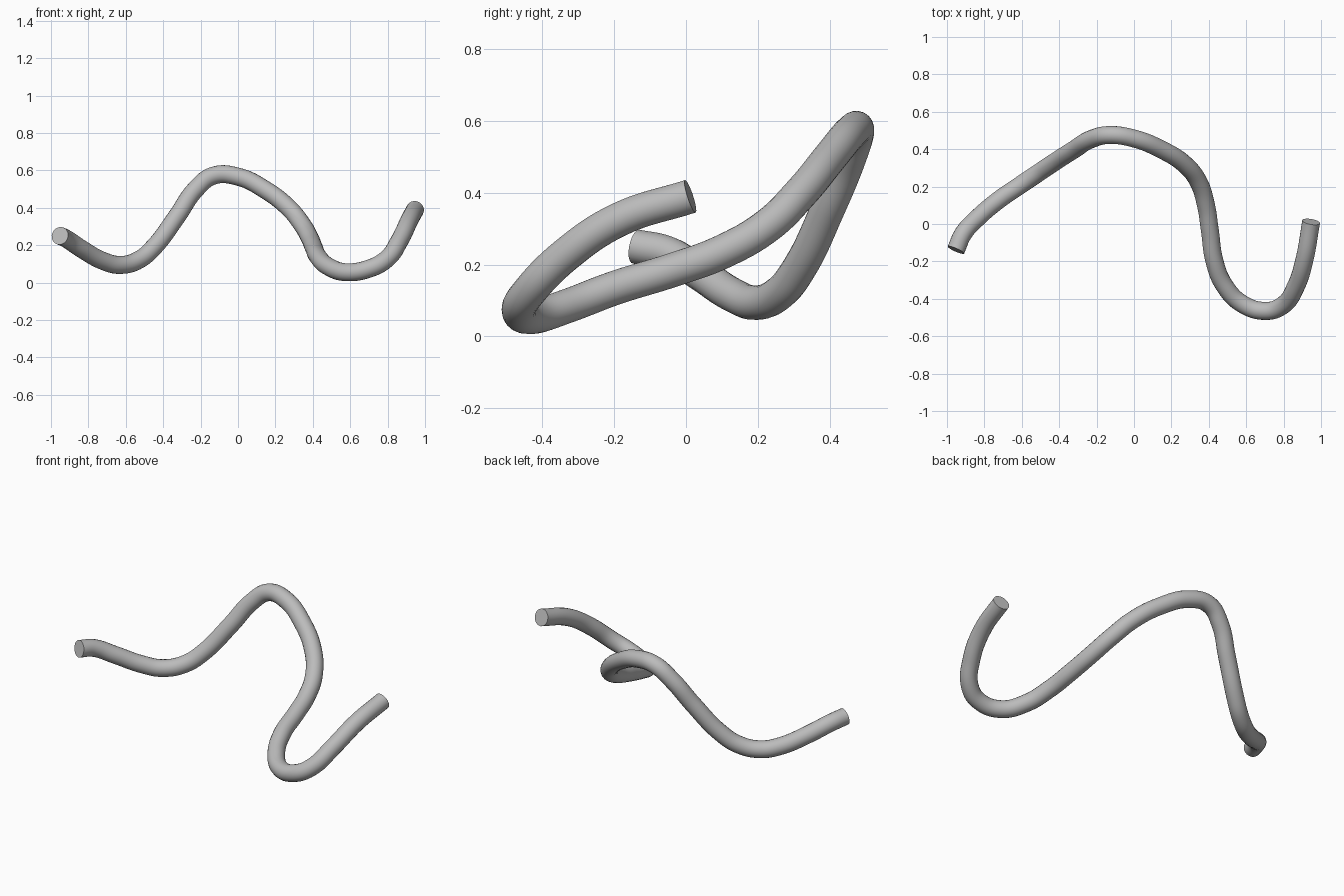
import bpy
import math

RADIUS = 0.048

default_cube = bpy.data.objects.get("Cube")
if default_cube:
    bpy.data.objects.remove(default_cube, do_unlink=True)

# Plain grey material
grey = bpy.data.materials.new("plain grey")
grey.use_nodes = True
grey.diffuse_color = (0.5, 0.5, 0.5, 1)
shader = next(n for n in grey.node_tree.nodes if n.type == "BSDF_PRINCIPLED")
shader.inputs["Base Color"].default_value = grey.diffuse_color

# Centre line of the bent tube, from the right end to the left end
path = [
    (-.952, -.139, .25), (-.914, -.053, .232), (-.837, .032, .18),
    (-.72, .131, .115), (-.63, .193, .094), (-.532, .259, .12),
    (-.449, .315, .19), (-.325, .395, .356), (-.225, .455, .5),
    (-.13, .476, .572), (0, .457, .566), (.147, .398, .495),
    (.27, .32, .4), (.345, .225, .307), (.385, .1, .235),
    (.406, -.037, .185), (.43, -.198, .135), (.484, -.33, .085),
    (.58, -.428, .055), (.703, -.465, .075), (.794, -.436, .125),
    (.864, -.337, .225), (.912, -.187, .325), (.947, .012, .39),
]


def make_tube(name, points, radius, material):
    """Sweep a round section along a smooth path and close both ends."""
    curve = bpy.data.curves.new(name, "CURVE")
    curve.dimensions = "3D"
    curve.resolution_u = 8
    curve.bevel_depth = radius
    curve.bevel_resolution = 8
    curve.use_fill_caps = True
    spline = curve.splines.new("BEZIER")
    spline.bezier_points.add(len(points) - 1)
    for knot, point in zip(spline.bezier_points, points):
        knot.co = point
        knot.handle_left_type = knot.handle_right_type = "AUTO"
    curve.materials.append(material)
    tube = bpy.data.objects.new(name, curve)
    bpy.context.collection.objects.link(tube)
    return tube


tube = make_tube("bent_tube", path, RADIUS, grey)

# Turn the sweep into a mesh with smooth sides and crisp end caps
bpy.ops.object.select_all(action="DESELECT")
tube.select_set(True)
bpy.context.view_layer.objects.active = tube
bpy.ops.object.convert(target="MESH")
bpy.ops.object.shade_smooth_by_angle(angle=math.radians(40))
